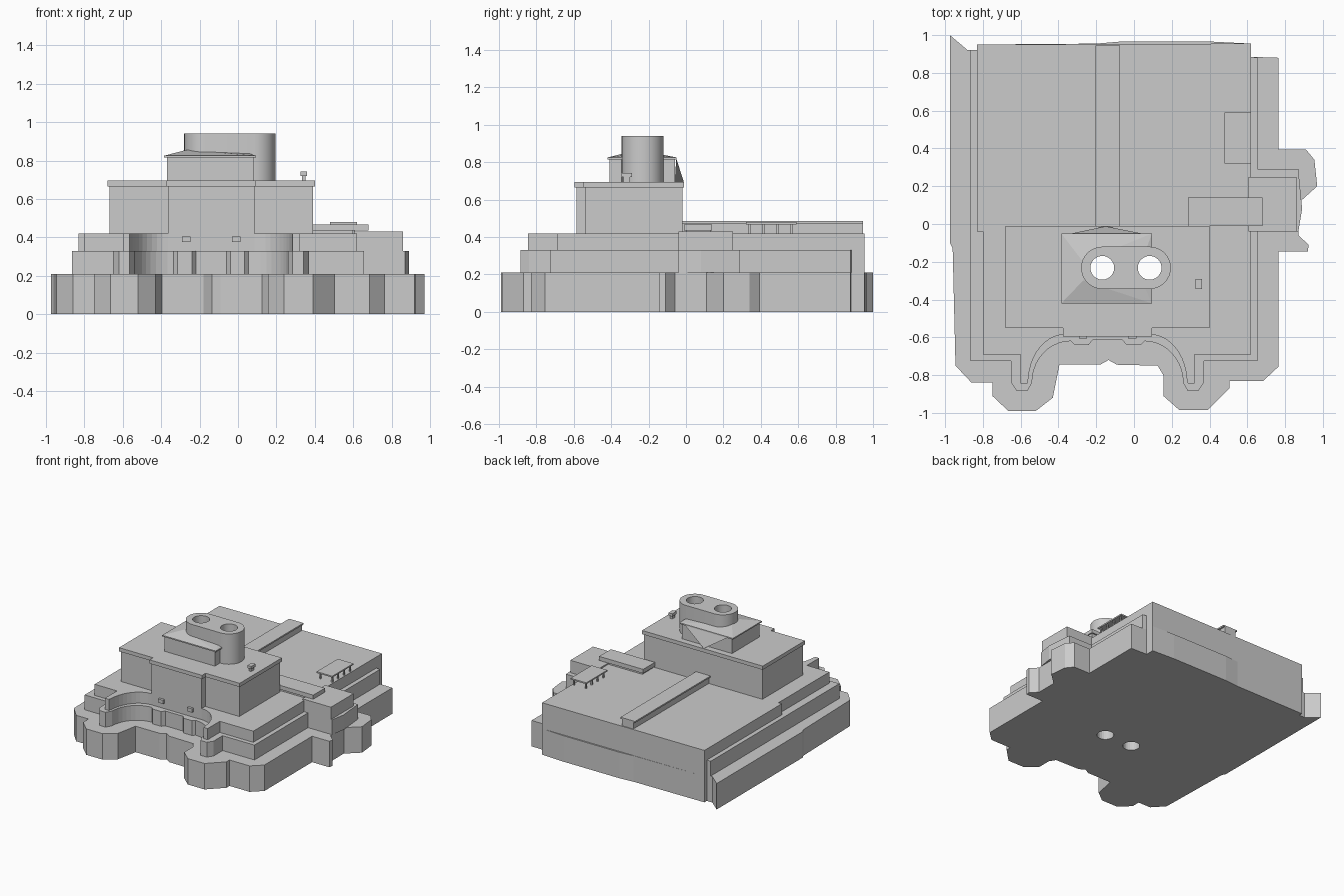
import bpy, bmesh, math
from mathutils import Vector

if "Cube" in bpy.data.objects:
    bpy.data.objects.remove(bpy.data.objects["Cube"], do_unlink=True)

grey = bpy.data.materials.new("plain grey")
grey.use_nodes = True
COLOUR = (0.6, 0.6, 0.6, 1)
grey.diffuse_color = COLOUR
grey.node_tree.nodes["Principled BSDF"].inputs["Base Color"].default_value = COLOUR
AXIS = -0.14  # symmetry line of the tower front


def finish(name, bm):
    bmesh.ops.recalc_face_normals(bm, faces=bm.faces)
    mesh = bpy.data.meshes.new(name)
    bm.to_mesh(mesh)
    bm.free()
    mesh.materials.append(grey)
    obj = bpy.data.objects.new(name, mesh)
    bpy.context.collection.objects.link(obj)
    return obj


def prism(name, outline, low, high):
    bm = bmesh.new()
    face = bm.faces.new([bm.verts.new((x, y, low)) for x, y in outline])
    top = bmesh.ops.extrude_face_region(bm, geom=[face])["geom"]
    bmesh.ops.translate(bm, vec=(0, 0, high - low),
                        verts=[v for v in top if isinstance(v, bmesh.types.BMVert)])
    return finish(name, bm)


def box(name, xs, ys, zs):
    corners = [(xs[0], ys[0]), (xs[1], ys[0]), (xs[1], ys[1]), (xs[0], ys[1])]
    return prism(name, corners, *zs)


def hull(name, points):
    bm = bmesh.new()
    for p in points:
        bm.verts.new(p)
    bmesh.ops.convex_hull(bm, input=bm.verts)
    return finish(name, bm)


def arc(cx, cy, rx, ry, start, end, steps=10):
    angles = [math.radians(start + (end - start) * i / steps) for i in range(steps + 1)]
    return [(cx + rx * math.cos(a), cy + ry * math.sin(a)) for a in angles]


def mirrored(points):
    return [(2 * AXIS - x, y) for x, y in reversed(points)]


def tower_outline(grow):
    left, right, back = -0.67 - grow, 0.39 + grow, -0.02 + grow
    bay_l, bay_r = -0.365 - grow, 0.085 + grow
    side, bay = -0.54 - grow, -0.585 - grow
    return [(left, back), (left, side), (bay_l, side), (bay_l, bay),
            (bay_r, bay), (bay_r, side), (right, side), (right, back)]


# Ground plinth with scalloped front and the side bulge
plinth = prism("plinth", [
    (-0.975, 1), (-0.88, 0.92), (-0.83, 0.92), (-0.83, 0.95), (-0.2, 0.955), (-0.08, 0.965),
    (0.42, 0.965), (0.62, 0.955), (0.62, 0.885), (0.765, 0.88), (0.765, 0.395), (0.91, 0.395),
    (0.955, 0.34), (0.97, 0.2), (0.87, 0.11), (0.87, -0.06), (0.925, -0.11), (0.92, -0.145),
    (0.765, -0.145), (0.765, -0.755), (0.685, -0.83), (0.505, -0.83), (0.505, -0.87),
    (0.39, -0.985), (0.24, -0.985), (0.155, -0.91), (0.155, -0.8), (0.125, -0.75),
    (-0.09, -0.745), (-0.135, -0.72), (-0.18, -0.745), (-0.395, -0.745), (-0.43, -0.92),
    (-0.52, -0.99), (-0.665, -0.99), (-0.75, -0.91), (-0.75, -0.84), (-0.86, -0.84),
    (-0.945, -0.75), (-0.96, -0.13), (-0.975, -0.1)], 0, 0.21)

# Middle terrace: prongs and concave sweeps around the entrance
sweep = [(-0.65, -0.725), (-0.65, -0.84), (-0.62, -0.885), (-0.565, -0.885)]
sweep += arc(-0.335, -0.84, 0.205, 0.22, 180, 90)
sweep += [(-0.315, -0.64), (-0.24, -0.64), (-0.22, -0.615)]
terrace = prism("middle_terrace",
                [(-0.83, 0.95), (-0.83, 0.92), (-0.865, 0.92), (-0.865, -0.725)] + sweep
                + mirrored(sweep)
                + [(0.655, -0.725), (0.655, -0.04), (0.87, -0.04), (0.89, 0.08), (0.87, 0.29),
                   (0.655, 0.29), (0.655, 0.88), (0.62, 0.885), (0.62, 0.955)], 0.21, 0.33)

# Main hall, its front sweep and the side annex
inner = [(-0.6, -0.69), (-0.6, -0.845), (-0.565, -0.845)]
inner += arc(-0.365, -0.84, 0.195, 0.255, 175, 90)
hall = prism("main_hall", [(-0.83, 0.95), (-0.83, -0.04), (-0.8, -0.04), (-0.8, -0.69)]
             + inner + mirrored(inner) + [(0.62, -0.69), (0.62, 0.955)], 0.33, 0.42)
box("side_annex", (0.605, 0.86), (-0.04, 0.25), (0.33, 0.43))

# Tower and cornice
tower = prism("tower", tower_outline(0), 0.33, 0.67)
cornice = prism("cornice", tower_outline(0.01), 0.665, 0.695)

# Penthouse with hipped roof and rear wedge
penthouse = box("penthouse", (-0.37, 0.08), (-0.41, -0.06), (0.69, 0.825))
eaves = [(x, y, z) for x in (-0.385, 0.095) for y in (-0.42, -0.05) for z in (0.815, 0.825)]
roof = hull("penthouse_roof", eaves + [(-0.27, -0.3, 0.855), (-0.27, -0.2, 0.855),
                                       (0.04, -0.3, 0.842), (0.04, -0.2, 0.842)])
hull("rear_wedge", [(-0.34, -0.052, 0.82), (0.05, -0.052, 0.82), (-0.15, -0.06, 0.695),
                    (-0.15, -0.012, 0.695)])

# Twin chimney with two flues that pass down through the whole building
chimney = prism("twin_chimney", arc(0.083, -0.232, 0.112, 0.112, -90, 90, 16)
                + arc(-0.168, -0.232, 0.112, 0.112, 90, 270, 16), 0.69, 0.94)
for flue_x in (-0.168, 0.083):
    flue = prism("flue_cutter", arc(flue_x, -0.232, 0.063, 0.063, 0, 345, 23), -0.5, 1.5)
    flue.hide_render = True
    for part in (plinth, terrace, hall, tower, cornice, penthouse, roof, chimney):
        cut = part.modifiers.new("flue", "BOOLEAN")
        cut.operation, cut.solver, cut.object = "DIFFERENCE", "EXACT", flue
        bpy.context.view_layer.objects.active = part
        bpy.ops.object.modifier_apply(modifier=cut.name)
    bpy.data.objects.remove(flue, do_unlink=True)
bpy.ops.object.select_all(action="DESELECT")
chimney.select_set(True)
bpy.context.view_layer.objects.active = chimney
bpy.ops.object.shade_smooth_by_angle()

# Roof vent
box("vent_stem", (0.333, 0.352), (-0.335, -0.3), (0.69, 0.725))
box("vent_cap", (0.326, 0.36), (-0.345, -0.29), (0.72, 0.742))

# Long roof ridge with an overhanging cap
box("ridge_body", (-0.19, -0.09), (-0.02, 0.945), (0.41, 0.475))
box("ridge_cap", (-0.205, -0.075), (-0.02, 0.945), (0.473, 0.485))

# Roof slab and the canopy on legs
box("roof_slab", (0.285, 0.68), (-0.01, 0.14), (0.435, 0.468))
box("slab_base", (0.3, 0.6), (0.0, 0.13), (0.41, 0.436))
box("canopy_top", (0.48, 0.62), (0.32, 0.59), (0.468, 0.479))
for i in range(4):
    y = 0.335 + i * 0.075
    for x in (0.495, 0.6):
        box("canopy_leg", (x, x + 0.01), (y, y + 0.012), (0.41, 0.47))

# Entrance lamps
for x in (-0.27, -0.01):
    box("entrance_lamp", (x - 0.022, x + 0.022), (-0.605, -0.58), (0.375, 0.405))
